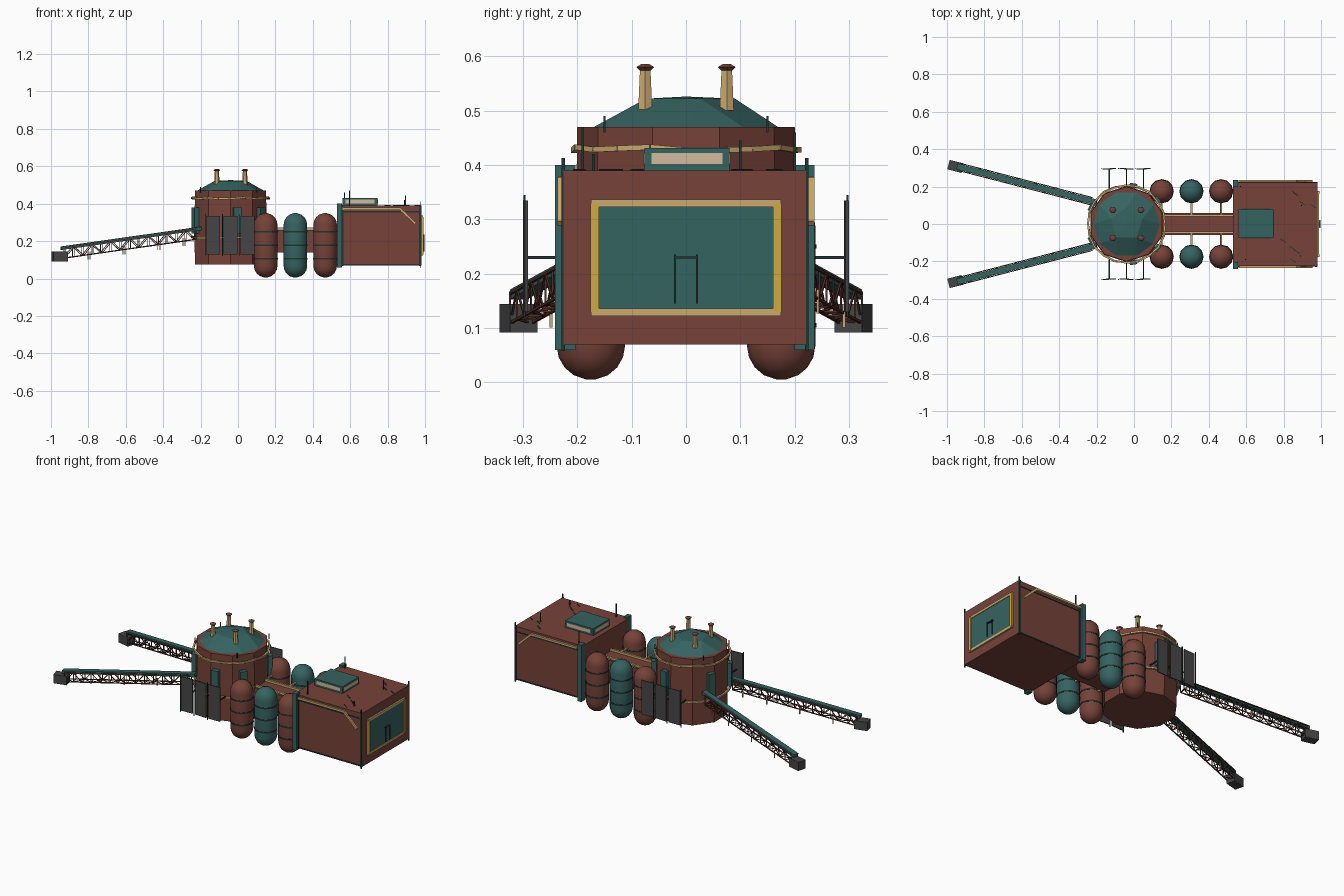
import bpy, bmesh, math, random
from mathutils import Vector, Matrix

random.seed(4)
cube = bpy.data.objects.get("Cube")
if cube:
    bpy.data.objects.remove(cube, do_unlink=True)


def material(name, r, g, b):
    m = bpy.data.materials.new(name)
    m.use_nodes = True
    m.diffuse_color = (r, g, b, 1)
    m.node_tree.nodes["Principled BSDF"].inputs["Base Color"].default_value = (r, g, b, 1)
    return m


RED = material("rust red", .18, .055, .04)
TEAL = material("teal", .036, .125, .12)
TAN = material("tan gold", .6, .4, .16)
YELLOW = material("mustard", .62, .4, .06)
GREY = material("dark grey", .06, .06, .06)
TRIM = material("dark trim", .015, .035, .035)
GLASS = material("pale window", .65, .5, .34)
LATTICE = material("dark lattice red", .09, .028, .02)


class Part:
    """Collects primitives in one mesh, then makes an object."""

    def __init__(self, name, mat):
        self.name, self.mat, self.bm = name, mat, bmesh.new()

    def box(self, centre, size, turn=0):
        m = Matrix.Translation(centre) @ Matrix.Rotation(turn, 4, 'Z') @ Matrix.Diagonal((*size, 1))
        bmesh.ops.create_cube(self.bm, size=1, matrix=m)
        return self

    def beam(self, a, b, w, h=None):
        a, b = Vector(a), Vector(b)
        d = b - a
        rot = d.to_track_quat('X', 'Z').to_matrix().to_4x4()
        m = Matrix.Translation((a + b) / 2) @ rot @ Matrix.Diagonal((d.length, w, h or w, 1))
        bmesh.ops.create_cube(self.bm, size=1, matrix=m)
        return self

    def lathe(self, profile, x, y, n, spin=0):
        """Revolved (radius, z) profile with closed ends."""
        rings = []
        for r, z in profile:
            angles = [spin + i * math.tau / n for i in range(n)]
            rings.append([self.bm.verts.new((x + r * math.cos(a), y + r * math.sin(a), z))
                          for a in angles])
        for p, q in zip(rings, rings[1:]):
            for i in range(n):
                j = (i + 1) % n
                self.bm.faces.new((p[i], p[j], q[j], q[i]))
        self.bm.faces.new(rings[0][::-1])
        self.bm.faces.new(rings[-1])
        return self

    def done(self, smooth=False):
        bmesh.ops.recalc_face_normals(self.bm, faces=self.bm.faces)
        me = bpy.data.meshes.new(self.name)
        self.bm.to_mesh(me)
        self.bm.free()
        me.materials.append(self.mat)
        ob = bpy.data.objects.new(self.name, me)
        bpy.context.collection.objects.link(ob)
        if smooth:
            bpy.ops.object.select_all(action='DESELECT')
            ob.select_set(True)
            bpy.context.view_layer.objects.active = ob
            bpy.ops.object.shade_smooth_by_angle(angle=math.radians(40))
        return ob


# Central drum with faceted roof
CX = -.04
Part("drum", RED).lathe([(.2, .075), (.203, .25), (.2, .47)], CX, 0, 10, math.pi / 10).done()
roof = Part("drum_roof", TEAL)
for r, z, n, spin in ((.178, .47, 10, 0), (.09, .522, 5, .3)):
    for i in range(n):
        a = spin + i * math.tau / n
        roof.bm.verts.new((CX + r * math.cos(a), r * math.sin(a), z))
roof.bm.verts.new((CX, 0, .526))
bmesh.ops.convex_hull(roof.bm, input=roof.bm.verts)
roof.done()

# Pipe rings and wall brackets round the drum
rings = Part("drum_pipe_rings", TAN)
for z in (.43, .22):
    pts = []
    for i in range(20):
        a = i * math.tau / 20
        r = .207 + random.uniform(-.004, .004)
        pts.append((CX + r * math.cos(a), r * math.sin(a), z + random.uniform(-.004, .004)))
    for p, q in zip(pts, pts[1:] + pts[:1]):
        rings.beam(p, q, .01)
rings.done()
brackets = Part("drum_brackets", TEAL)
for deg in (38, 80, 155, 205, 280, 322):
    a = math.radians(deg)
    brackets.box((CX + .208 * math.cos(a), .208 * math.sin(a), .31), (.025, .04, .14), a)
brackets.done()

# Roof chimneys
posts, caps = Part("chimneys", TAN), Part("chimney_caps", RED)
for x in (CX - .073, CX + .077):
    for y in (-.075, .075):
        posts.lathe([(.015, .5), (.011, .578)], x, y, 6)
        caps.lathe([(.012, .574), (.019, .58), (.008, .586)], x, y, 6)
posts.done()
caps.done()

# Dark panels standing off both sides of the drum
panels, struts = Part("side_panels", GREY), Part("panel_struts", TRIM)
for s in (-1, 1):
    for x, turn in ((-.132, .04), (-.04, -.05), (.05, .04)):
        panels.box((x, s * .295, .232), (.074, .006, .205), turn)
        struts.beam((x, s * .19, .23), (x, s * .292, .23), .006)
        struts.beam((x - .043, s * .297, .12), (x - .043, s * .297, .345), .004)
panels.done()
struts.done()

# Spine joining drum to cargo block
Part("spine", RED).box((.34, 0, .2), (.42, .12, .12)).done()
pipes = Part("spine_pipes", TAN)
for s in (-1, 1):
    pipes.beam((.12, s * .045, .268), (.55, s * .045, .268), .012)

# Capsule tanks with dark bands
bands = Part("tank_bands", TRIM)
R, LOW, HIGH = .063, .068, .287
arc = [math.radians(t) for t in (8, 30, 50, 70, 90)]
profile = [(R * math.sin(t), LOW - R * math.cos(t)) for t in arc]
profile += [(R * math.sin(t), HIGH + R * math.cos(t)) for t in reversed(arc)]
for i, x in enumerate((.148, .307, .466)):
    for s, side in ((-1, "right"), (1, "left")):
        y = s * .175
        name = "tank_%d_%s" % (i + 1, side)
        Part(name, TEAL if i == 1 else RED).lathe(profile, x, y, 12).done(smooth=True)
        for z in (.105, .178, .25):
            bands.lathe([(.065, z - .004), (.065, z + .004)], x, y, 12)
        for z in (.17, .235):
            pipes.beam((x, s * .05, z), (x, s * .125, z), .01)
        pipes.beam((x, s * .045, .268), (x, s * .13, .268), .009)
pipes.done()
bands.done()

# Cargo block with teal inner edge frame
X0, X1 = .53, .98
Part("cargo_block", RED).box(((X0 + X1) / 2, -.002, .23), (X1 - X0, .446, .32)).done()
frame = Part("cargo_frame", TEAL)
for s in (-1, 1):
    frame.box((X0 + .012, s * .22 - .002, .23), (.026, .037, .34))
frame.done()
trim = Part("cargo_trim", TRIM)
for s in (-1, 1):
    y = s * .224 - .002
    for z in (.075, .357):
        trim.box((.755, y, z), (.45, .004, .006))
    for x in (.56, .972):
        trim.box((x, y, .23), (.006, .006, .325))
    # Corner whiskers
    trim.box((.977, y, .235), (.005, .006, .355))
    trim.box((.995, s * .02, .19), (.004, .004, .09))
trim.box((.987, 0, .23), (.018, .04, .004))
trim.done()

# Bent side pipes
side_pipes = Part("cargo_side_pipes", TAN)
for s in (-1, 1):
    y = s * .23
    side_pipes.beam((.56, y, .373), (.87, y, .373), .012)
    side_pipes.beam((.866, y, .373), (.95, y, .293), .012)
side_pipes.done()

# End hatch: teal plate in a two-tone frame
Part("end_hatch", TEAL).box((X1 + .002, 0, .23), (.006, .32, .19)).done()
rails, stiles = Part("hatch_rails", TAN), Part("hatch_stiles", YELLOW)
for s in (-1, 1):
    rails.box((X1 + .003, 0, .2295 + s * .1), (.012, .35, .014))
    stiles.box((X1 + .004, s * .168, .2295), (.014, .016, .2))
rails.done()
stiles.done()

# Roof cabin with strip windows on every side
Part("roof_cabin", TEAL).box((.653, .002, .41), (.186, .156, .042)).done()
windows = Part("cabin_windows", GLASS)
windows.box((.653, .002, .412), (.19, .13, .02))
windows.box((.653, .002, .412), (.156, .16, .02))
windows.done()

# Roof antennas and small fittings
antennas = Part("roof_antennas", TRIM)
for x, y, top in ((.595, -.19, .47), (.895, .1, .445), (.89, -.17, .42), (.57, .2, .46)):
    antennas.beam((x, y, .385), (x, y, top), .005)
for i in range(8):
    x, y = random.uniform(.78, .95), random.uniform(-.19, .19)
    antennas.beam((x, y, .391), (x + .03, y - .02, .391), .004)
for x, y in ((-.2, -.12), (-.2, .12), (.1, -.15), (.1, .15)):
    antennas.beam((x, y, .46), (x, y, .49), .004)
antennas.done()

# Lattice booms: teal top beam, triangular truss below, dark end box
BAYS = 14
for s, side in ((-1, "right"), (1, "left")):
    a, b = Vector((-.2, s * .115, .268)), Vector((-.945, s * .308, .162))
    out = (b - a).normalized()
    across = Vector((-out.y, out.x, 0)).normalized() * .02
    Part("boom_beam_" + side, TEAL).beam(a, b, .032, .018).done()
    truss = Part("boom_truss_" + side, LATTICE)
    drop = Vector((0, 0, -.055))
    prev = None
    for i in range(BAYS + 1):
        top = a.lerp(b, .04 + .94 * i / BAYS)
        nodes = [top + across, top - across, top + across + drop, top - across + drop]
        for j, k in ((0, 2), (1, 3), (2, 3)):
            truss.beam(nodes[j], nodes[k], .0035)
        if prev:
            for j in range(4):
                truss.beam(prev[j], nodes[j], .005)
            j = i % 2 * 2
            truss.beam(prev[j], nodes[2 - j], .0035)
            truss.beam(prev[j + 1], nodes[3 - j], .0035)
            truss.beam(prev[2 + i % 2], nodes[3 - i % 2], .0035)
        prev = nodes
    truss.done()
    fittings = Part("boom_fittings_" + side, TAN)
    for t in (.12, .3, .55, .8):
        p = a.lerp(b, t) - across * 1.1
        fittings.beam(p + drop * .7, p + drop * 1.5, .005)
    fittings.done()
    Part("boom_end_" + side, GREY).box((-.954, s * .308, .118), (.078, .052, .052),
                                       math.atan2(out.y, out.x)).done()
